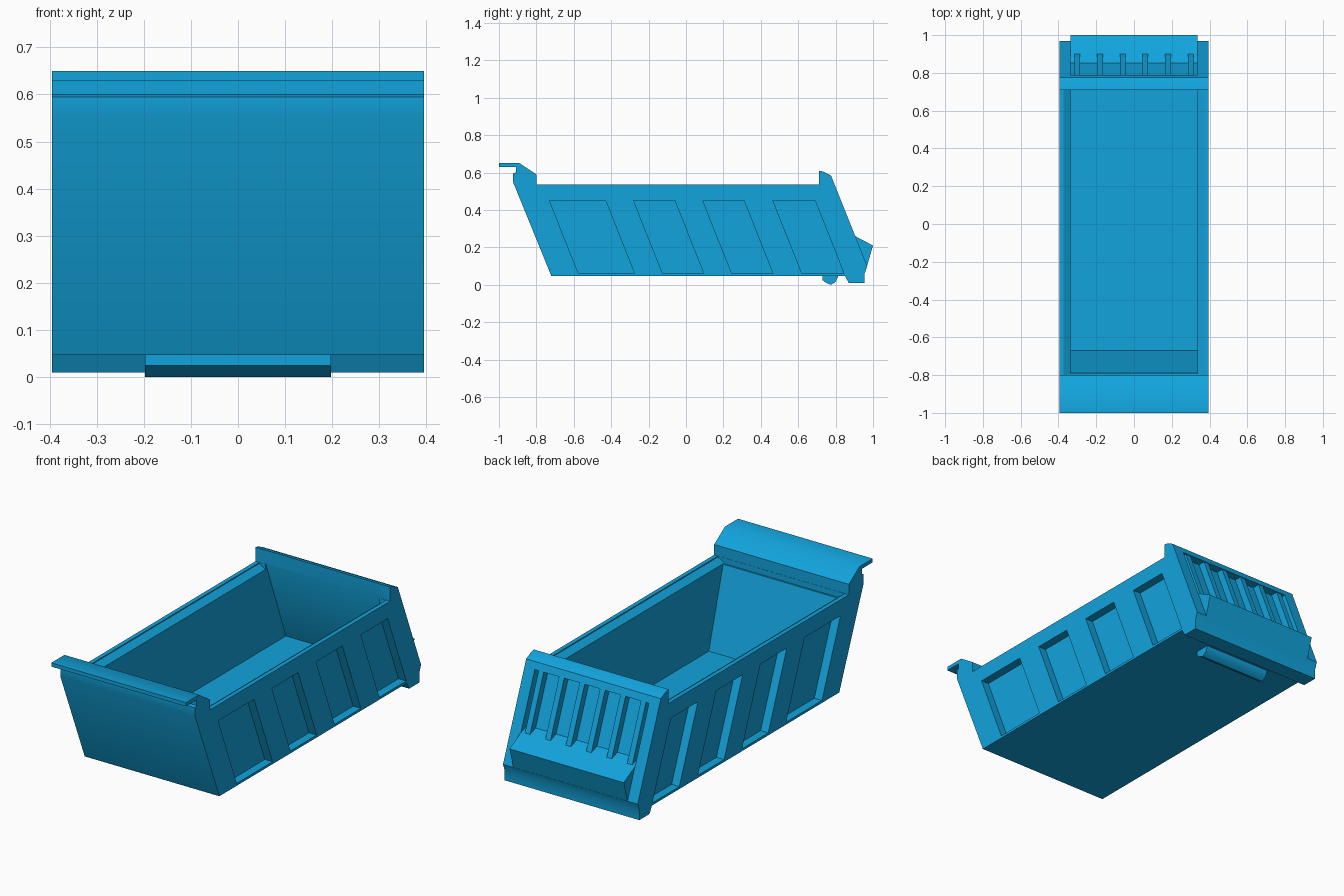
import bpy
import bmesh
from mathutils import Vector

cube = bpy.data.objects.get("Cube")
if cube:
    bpy.data.objects.remove(cube, do_unlink=True)

HALF = 0.395      # half width of the body
INNER = 0.335     # half width of the load space
SLOPE = 0.4       # lean of the end walls, y per z

blue = bpy.data.materials.new("blue_paint")
blue.use_nodes = True
colour = (0.006, 0.37, 0.72, 1)
blue.diffuse_color = colour
blue.node_tree.nodes["Principled BSDF"].inputs["Base Color"].default_value = colour


def prism(name, outline, start, end, axis="x"):
    """Extrude an outline along x (points are y, z) or along y (points are x, z)."""
    bm = bmesh.new()
    if axis == "x":
        verts = [bm.verts.new((start, a, b)) for a, b in outline]
        step = Vector((end - start, 0, 0))
    else:
        verts = [bm.verts.new((a, start, b)) for a, b in outline]
        step = Vector((0, end - start, 0))
    face = bm.faces.new(verts)
    side = bmesh.ops.extrude_face_region(bm, geom=[face])
    moved = [g for g in side["geom"] if isinstance(g, bmesh.types.BMVert)]
    bmesh.ops.translate(bm, verts=moved, vec=step)
    bmesh.ops.recalc_face_normals(bm, faces=bm.faces)
    mesh = bpy.data.meshes.new(name)
    bm.to_mesh(mesh)
    bm.free()
    mesh.materials.append(blue)
    obj = bpy.data.objects.new(name, mesh)
    bpy.context.collection.objects.link(obj)
    return obj


def cut(target, cutter):
    """Subtract the cutter from the target, then discard it."""
    cutter.hide_render = True
    mod = target.modifiers.new("cut", "BOOLEAN")
    mod.operation = "DIFFERENCE"
    mod.solver = "EXACT"
    mod.object = cutter
    bpy.context.view_layer.objects.active = target
    bpy.ops.object.modifier_apply(modifier=mod.name)
    bpy.data.objects.remove(cutter, do_unlink=True)


def rear_y(z, depth=0.0):
    """Position of the leaning rear face at a height, set in by a depth."""
    return 0.775 + SLOPE * (0.585 - z) - depth


# Tipper body with the front lip and the raised rear frame
body = prism("tipper_body", [
    (-0.72, 0.047), (-0.925, 0.55), (-0.925, 0.595), (-0.91, 0.6), (-0.91, 0.63),
    (-1.0, 0.63), (-1.0, 0.65), (-0.89, 0.65), (-0.80, 0.59), (-0.80, 0.535),
    (0.71, 0.535), (0.71, 0.61), (0.735, 0.605), (0.775, 0.585),
    (rear_y(0.1), 0.1), (0.955, 0.06), (0.955, 0.01), (0.87, 0.01), (0.85, 0.047),
], -HALF, HALF)

# Load space and chamfered inner rails
cut(body, prism("load_space", [
    (-0.80, 0.7), (-0.80, 0.54), (-0.67, 0.09), (0.88, 0.09), (0.71, 0.54), (0.71, 0.7),
], -INNER, INNER))
cut(body, prism("rail_chamfer", [
    (-0.372, 0.56), (-0.372, 0.53), (-0.33, 0.505),
    (0.33, 0.505), (0.372, 0.53), (0.372, 0.56),
], -0.799, 0.709, axis="y"))

# Slanted pockets between the side ribs
for side in (-1, 1):
    for front, back in ((-0.73, -0.43), (-0.28, -0.06), (0.09, 0.31), (0.465, 0.69)):
        lean = 0.155
        cut(body, prism("side_pocket", [
            (front, 0.45), (back, 0.45), (back + lean, 0.06), (front + lean, 0.06),
        ], side * (HALF - 0.045), side * (HALF + 0.05)))

# Recessed tailgate panel
cut(body, prism("tailgate_recess", [
    (rear_y(0.55, 0.045), 0.55), (rear_y(0.55, -0.1), 0.55),
    (rear_y(0.10, -0.1), 0.10), (rear_y(0.10, 0.045), 0.10),
], -INNER, INNER))
parts = [body]

# Upright tailgate ribs
for i in range(6):
    x = -0.30 + 0.12 * i
    parts.append(prism("tailgate_rib_%d" % (i + 1), [
        (rear_y(0.55, 0.05), 0.55), (rear_y(0.55, 0.005), 0.55),
        (rear_y(0.24, 0.005), 0.24), (rear_y(0.24, 0.05), 0.24),
    ], x - 0.015, x + 0.015))

# Sloping chute under the tailgate
parts.append(prism("tailgate_chute", [
    (rear_y(0.28, 0.05), 0.28), (0.91, 0.257), (1.0, 0.21), (0.968, 0.10),
    (rear_y(0.10, 0.05), 0.10),
], -INNER, INNER))

# Hinge bar below the floor
parts.append(prism("hinge_bar", [
    (0.73, 0.05), (0.73, 0.025), (0.75, 0.01), (0.775, 0.0),
    (0.80, 0.015), (0.812, 0.04), (0.812, 0.05),
], -0.197, 0.197))

bpy.ops.object.select_all(action="DESELECT")
for part in parts:
    part.select_set(True)
bpy.context.view_layer.objects.active = body
bpy.ops.object.shade_smooth_by_angle(angle=0.6)
